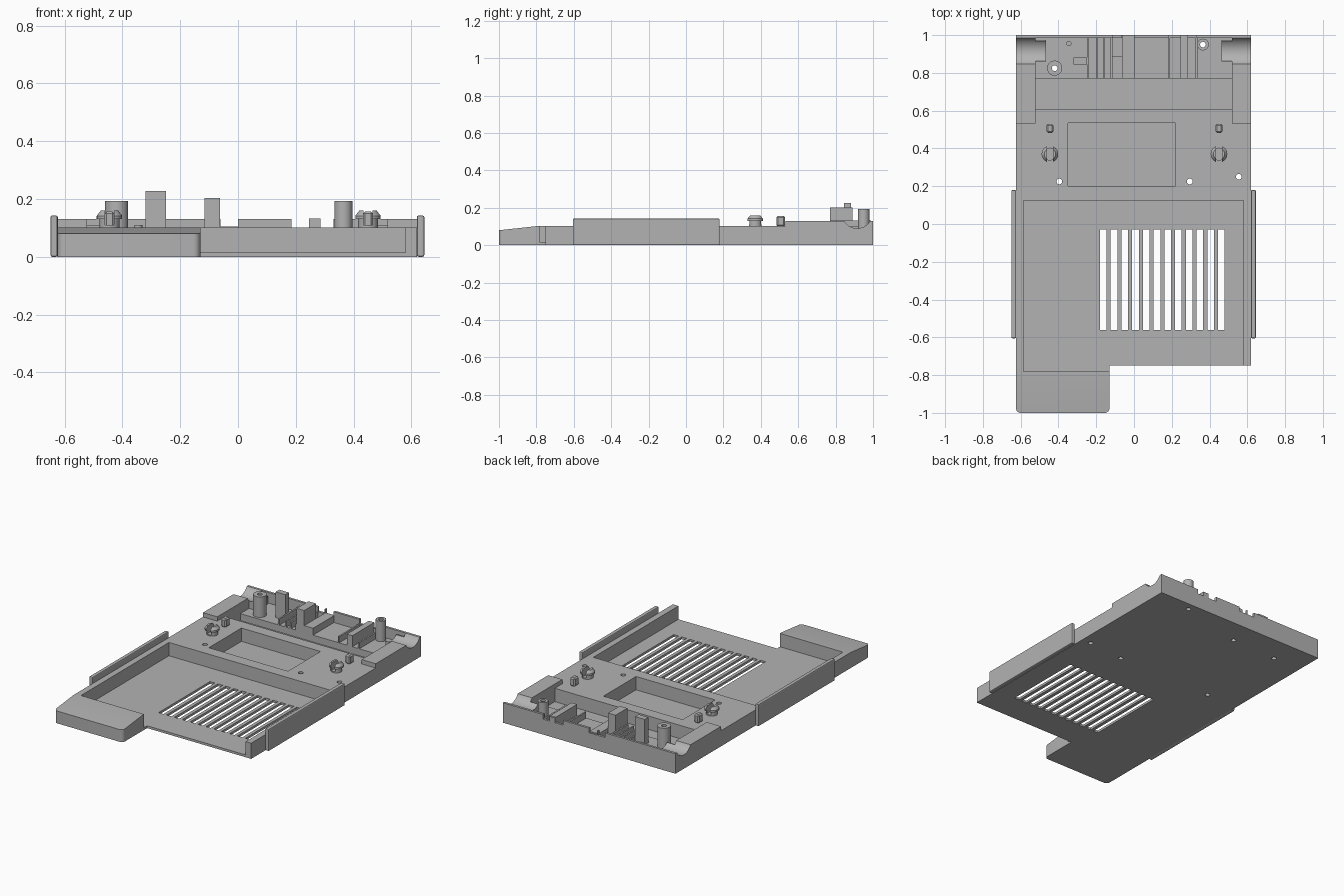
import bpy, bmesh, math
from mathutils import Matrix, Vector

if "Cube" in bpy.data.objects:
    bpy.data.objects.remove(bpy.data.objects["Cube"], do_unlink=True)

grey = bpy.data.materials.new("plain_grey")
grey.use_nodes = True
COLOUR = (0.45, 0.45, 0.45, 1)
grey.diffuse_color = COLOUR
grey.node_tree.nodes["Principled BSDF"].inputs["Base Color"].default_value = COLOUR


def finish(name, bm):
    bmesh.ops.recalc_face_normals(bm, faces=bm.faces)
    mesh = bpy.data.meshes.new(name)
    bm.to_mesh(mesh)
    bm.free()
    mesh.materials.append(grey)
    obj = bpy.data.objects.new(name, mesh)
    bpy.context.collection.objects.link(obj)
    return obj


def box(name, x0, x1, y0, y1, z0, z1):
    bm = bmesh.new()
    bmesh.ops.create_cube(bm, size=1)
    bmesh.ops.scale(bm, vec=(x1 - x0, y1 - y0, z1 - z0), verts=bm.verts)
    bmesh.ops.translate(bm, vec=((x0 + x1) / 2, (y0 + y1) / 2, (z0 + z1) / 2), verts=bm.verts)
    return finish(name, bm)


def rod(name, x, y, z0, z1, r, top=None, axis="Z"):
    bm = bmesh.new()
    bmesh.ops.create_cone(bm, cap_ends=True, segments=32, radius1=r,
                          radius2=r if top is None else top, depth=z1 - z0)
    if axis == "X":
        bmesh.ops.rotate(bm, matrix=Matrix.Rotation(math.pi / 2, 3, "Y"), verts=bm.verts)
    bmesh.ops.translate(bm, vec=(x, y, (z0 + z1) / 2), verts=bm.verts)
    return finish(name, bm)


def cut(obj, cutter):
    mod = obj.modifiers.new("cut", "BOOLEAN")
    mod.operation = "DIFFERENCE"
    mod.solver = "EXACT"
    mod.object = cutter
    with bpy.context.temp_override(object=obj, active_object=obj, selected_objects=[obj]):
        bpy.ops.object.modifier_apply(modifier=mod.name)
    bpy.data.objects.remove(cutter, do_unlink=True)


def smooth(obj):
    bpy.ops.object.select_all(action="DESELECT")
    obj.select_set(True)
    bpy.context.view_layer.objects.active = obj
    bpy.ops.object.shade_smooth_by_angle(angle=math.radians(35))


# Main tray: raised rear shoulders, lower deck, front bay, pocket and rear well
FLOOR = 0.015
tray = box("tray", -0.625, 0.62, -0.75, 1, 0, 0.13)
for limits in [
    (-1, 1, -1, 0.532, 0.102, 1),
    (-0.522, 0.518, 0.4, 0.62, 0.102, 1),
    (-0.585, 0.58, -1, 0.125, FLOOR, 1),
    (-0.35, 0.22, 0.2, 0.535, FLOOR, 1),
    (-0.522, 0.518, 0.61, 0.77, FLOOR, 1),
    (-0.522, 0.518, 0.76, 0.985, 0.06, 1),
]:
    cut(tray, box("cutter", *limits))

# Notches in the rear wall
for x0, x1 in [(-0.115, -0.065), (-0.06, 0.0), (0.185, 0.245), (0.285, 0.33)]:
    cut(tray, box("cutter", x0, x1, 0.95, 1.1, 0.1, 1))

# Vent slots
for i in range(12):
    x = -0.18 + i * 0.0568
    cut(tray, box("cutter", x, x + 0.035, -0.56, -0.03, -0.1, 0.1))

# Screw holes
for x, y in [(-0.395, 0.225), (0.295, 0.225), (0.555, 0.25),
             (-0.09, 0.835), (-0.42, 0.825), (0.365, 0.95)]:
    cut(tray, rod("cutter", x, y, -0.1, 0.3, 0.015))

# Half-round cradles in the rear corners
for side, x in (("right", -0.57), ("left", 0.565)):
    inner = x + (0.075 if x < 0 else -0.075)
    cradle = box(side + "_cradle_lip", inner - 0.028, inner + 0.028, 0.86, 0.975, 0.05, 0.11)
    for part in (tray, cradle):
        cut(part, rod("cutter", x, 0.915, 0.02, 0.32, 0.08, axis="X"))
    smooth(cradle)
smooth(tray)

# Front wing with a sloping top and rounded front corners
bm = bmesh.new()
profile = [(-1, 0), (-0.75, 0), (-0.75, 0.102), (-0.8, 0.102), (-1, 0.08)]
face = bm.faces.new([bm.verts.new((-0.625, y, z)) for y, z in profile])
ext = bmesh.ops.extrude_face_region(bm, geom=[face])
bmesh.ops.translate(bm, vec=(0.495, 0, 0),
                    verts=[v for v in ext["geom"] if isinstance(v, bmesh.types.BMVert)])
corners = [e for e in bm.edges if all(v.co.y < -0.99 for v in e.verts)
           and abs(e.verts[0].co.x - e.verts[1].co.x) < 0.01]
bmesh.ops.bevel(bm, geom=corners, offset=0.025, segments=6, profile=0.5, affect="EDGES")
wing = finish("front_wing", bm)
cut(wing, box("cutter", -0.585, 0, -0.78, -0.7, FLOOR, 1))
smooth(wing)

# Side rails
for name, x0, x1 in (("right_rail", -0.649, -0.624), ("left_rail", 0.619, 0.645)):
    rail = box(name, x0, x1, -0.605, 0.18, 0, 0.143)
    bevel = rail.modifiers.new("soft_edges", "BEVEL")
    bevel.width = 0.006
    bevel.segments = 2

# Split snap clips and locating posts on the deck
for side, x in (("right", -0.445), ("left", 0.45)):
    for part, z0, z1, r, top in [("stem", 0.1, 0.132, 0.034, 0.034),
                                 ("catch", 0.13, 0.142, 0.044, 0.044),
                                 ("head", 0.142, 0.16, 0.044, 0.03)]:
        clip = rod(side + "_clip_" + part, x, 0.37, z0, z1, r, top)
        cut(clip, box("cutter", x - 0.015, x + 0.015, 0.2, 0.5, 0.11, 1))
        smooth(clip)
    post = box(side + "_locating_post", x - 0.018, x + 0.018, 0.483, 0.53, 0.1, 0.157)
    bevel = post.modifiers.new("soft_edges", "BEVEL")
    bevel.width = 0.008

# Screw bosses in the rear well
for name, x, y, r, top in [("right_boss", -0.42, 0.825, 0.04, 0.193),
                           ("left_boss", 0.365, 0.95, 0.031, 0.193),
                           ("small_peg", -0.345, 0.955, 0.014, 0.11)]:
    boss = rod(name, x, y, 0.05, top, r)
    if r > 0.02:
        cut(boss, rod("cutter", x, y, 0, 1, 0.015))
    smooth(boss)

# Blocks and ribs in the rear well
for name, x0, x1, y0, y1, top in [
    ("tall_post", -0.32, -0.25, 0.845, 0.882, 0.227),
    ("stop_block", -0.116, -0.062, 0.77, 0.89, 0.203),
    ("centre_platform", -0.062, 0.002, 0.77, 0.99, 0.105),
    ("latch_block", 0.245, 0.285, 0.77, 0.99, 0.132),
]:
    box(name, x0, x1, y0, y1, 0.05, top)
for i, x in enumerate((-0.25, -0.2, -0.165, -0.125, 0.18, 0.325)):
    box("rib_%d" % (i + 1), x, x + 0.01, 0.77, 0.99, 0.05, 0.1)
